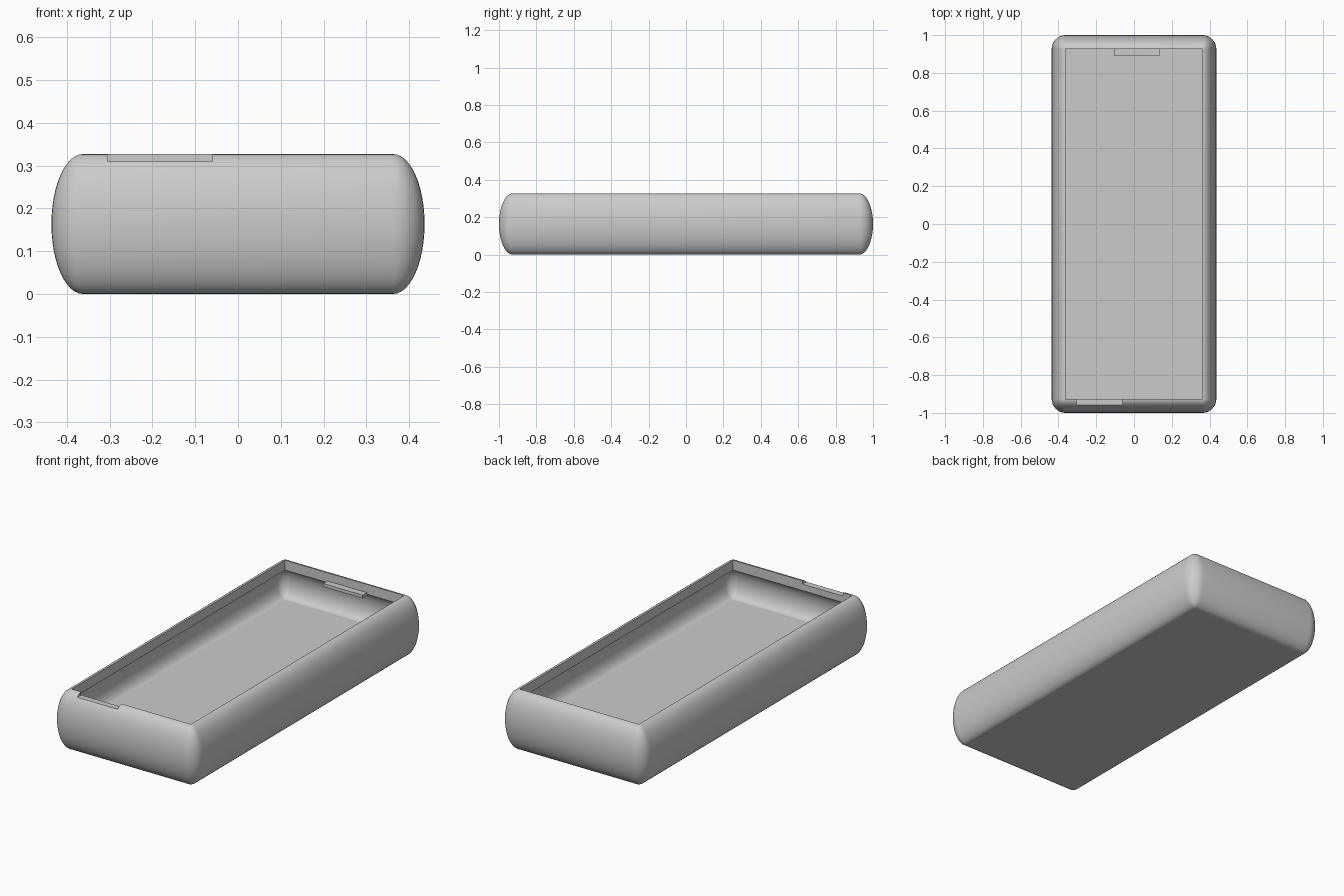
import bpy, bmesh
from math import sin, cos, pi, radians

if "Cube" in bpy.data.objects:
    bpy.data.objects.remove(bpy.data.objects["Cube"])

CORE_X, CORE_Y = 0.362, 0.926    # straight-sided opening
HEIGHT, BULGE = 0.327, 0.074     # outer wall
FLOOR_Z, LIP_Z, INNER_BULGE = 0.108, 0.273, 0.05
STEPS, CORNER = 24, 8

grey = bpy.data.materials.new("plain grey")
grey.use_nodes = True
grey.diffuse_color = (0.6, 0.6, 0.6, 1)
grey.node_tree.nodes["Principled BSDF"].inputs["Base Color"].default_value = (0.6, 0.6, 0.6, 1)


def half_ellipse(z0, z1, bulge):
    """Pairs of outward offset and height, from z0 to z1."""
    mid, half = (z0 + z1) / 2, (z1 - z0) / 2
    return [(bulge * sin(pi * i / STEPS), mid - half * cos(pi * i / STEPS))
            for i in range(STEPS + 1)]


def ring(bm, offset, z):
    """Rectangle with corners rounded by the offset."""
    verts = []
    for k, (sx, sy) in enumerate([(1, 1), (-1, 1), (-1, -1), (1, -1)]):
        for i in range(CORNER + 1):
            a = (k + i / CORNER) * pi / 2
            verts.append(bm.verts.new((sx * CORE_X + offset * cos(a),
                                       sy * CORE_Y + offset * sin(a), z)))
    return verts


def box(name, x0, x1, y0, y1, z0, z1):
    bpy.ops.mesh.primitive_cube_add(size=1, location=((x0 + x1) / 2, (y0 + y1) / 2, (z0 + z1) / 2))
    ob = bpy.context.object
    ob.name = name
    ob.scale = (x1 - x0, y1 - y0, z1 - z0)
    ob.data.materials.append(grey)
    return ob


# Tray shell: outer wall up, over the rim, down the lip and hollow wall to the floor
profile = half_ellipse(0, HEIGHT, BULGE) + half_ellipse(FLOOR_Z, LIP_Z, INNER_BULGE)[::-1]
bm = bmesh.new()
rings = [ring(bm, r, z) for r, z in profile]
for low, high in zip(rings, rings[1:]):
    for i in range(len(low)):
        j = (i + 1) % len(low)
        bm.faces.new((low[i], low[j], high[j], high[i]))
bm.faces.new(rings[0][::-1])
bm.faces.new(rings[-1])
bmesh.ops.remove_doubles(bm, verts=bm.verts, dist=1e-5)
bmesh.ops.recalc_face_normals(bm, faces=bm.faces)
mesh = bpy.data.meshes.new("tray_shell")
bm.to_mesh(mesh)
bm.free()
mesh.materials.append(grey)
tray = bpy.data.objects.new("tray_shell", mesh)
bpy.context.collection.objects.link(tray)

# Shallow notch in the front rim
cutter = box("notch_cutter", -0.305, -0.06, -1.1, -0.88, 0.309, 0.4)
cutter.hide_render = True
cut = tray.modifiers.new("notch", "BOOLEAN")
cut.operation, cut.solver, cut.object = "DIFFERENCE", "EXACT", cutter
bpy.ops.object.select_all(action="DESELECT")
tray.select_set(True)
bpy.context.view_layer.objects.active = tray
bpy.ops.object.modifier_apply(modifier=cut.name)
bpy.data.objects.remove(cutter)

# Smooth walls with crisp floor, base and rim edges
bpy.ops.object.shade_smooth_by_angle(angle=radians(30))
for edge in tray.data.edges:
    zs = [tray.data.vertices[v].co.z for v in edge.vertices]
    if any(all(abs(z - level) < 1e-4 for z in zs) for level in (0, FLOOR_Z, LIP_Z, HEIGHT)):
        edge.use_edge_sharp = True

# Small catch on the inside of the back lip
box("back_catch", -0.105, 0.135, 0.89, CORE_Y + 0.01, 0.264, 0.282)
